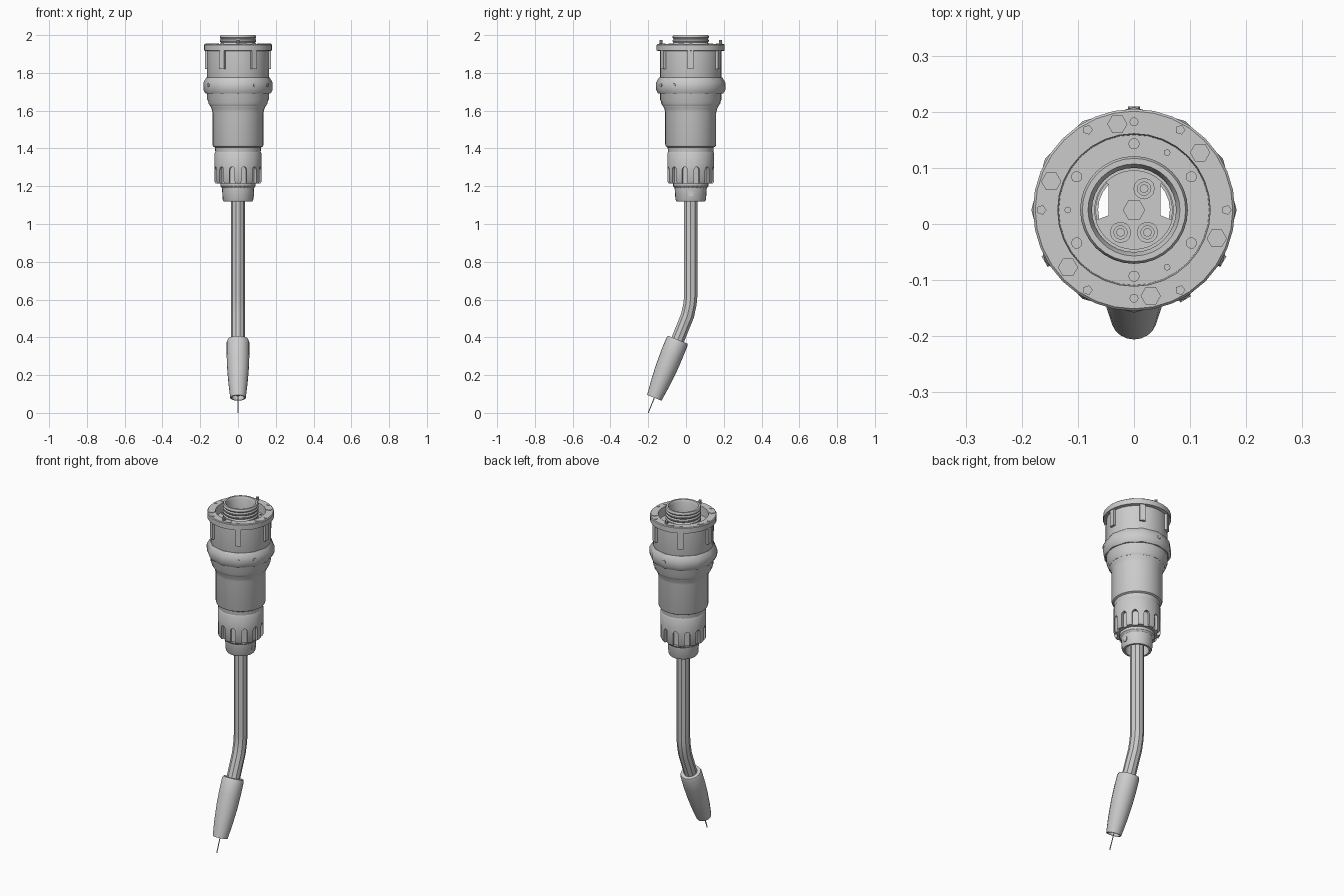
import bpy, bmesh, math
from mathutils import Matrix, Vector

cube = bpy.data.objects.get("Cube")
if cube:
    bpy.data.objects.remove(cube, do_unlink=True)

grey = bpy.data.materials.new("light grey")
grey.use_nodes = True
grey.diffuse_color = (0.6, 0.6, 0.6, 1)
grey.node_tree.nodes["Principled BSDF"].inputs["Base Color"].default_value = (0.6, 0.6, 0.6, 1)

AXIS = Matrix.Translation((0, 0.025, 0))
TILT = Matrix.Translation((0, -0.2, 0)) @ Matrix.Rotation(math.radians(-22), 4, 'X')


def finish(name, bm, matrix=AXIS):
    """Turn a bmesh into a shaded object."""
    bmesh.ops.remove_doubles(bm, verts=bm.verts, dist=1e-5)
    bmesh.ops.recalc_face_normals(bm, faces=bm.faces)
    bm.transform(matrix)
    mesh = bpy.data.meshes.new(name)
    bm.to_mesh(mesh)
    bm.free()
    return place(name, mesh)


def place(name, mesh):
    obj = bpy.data.objects.new(name, mesh)
    bpy.context.collection.objects.link(obj)
    mesh.materials.clear()
    mesh.materials.append(grey)
    bpy.ops.object.select_all(action='DESELECT')
    obj.select_set(True)
    bpy.context.view_layer.objects.active = obj
    bpy.ops.object.shade_smooth_by_angle(angle=math.radians(32))
    return obj


def baked(obj):
    bpy.context.view_layer.update()
    deps = bpy.context.evaluated_depsgraph_get()
    mesh = bpy.data.meshes.new_from_object(obj.evaluated_get(deps))
    bpy.data.objects.remove(obj, do_unlink=True)
    return mesh


def lathe(name, profile, sides=32, matrix=AXIS):
    """Spin a closed (radius, height) profile around z."""
    bm = bmesh.new()
    rings = []
    for k in range(sides):
        a = math.tau * k / sides
        rings.append([bm.verts.new((r * math.cos(a), r * math.sin(a), z)) for r, z in profile])
    n = len(profile)
    for k in range(sides):
        a, b = rings[k], rings[(k + 1) % sides]
        for i in range(n):
            j = (i + 1) % n
            if profile[i][0] or profile[j][0]:
                bm.faces.new((a[i], b[i], b[j], a[j]))
    return finish(name, bm, matrix)


def rod(name, radius, low, high, sides=12, matrix=AXIS):
    return lathe(name, [(0, low), (radius, low), (radius, high), (0, high)], sides, matrix)


def prism(bm, points, low, high, matrix=Matrix()):
    """Extrude an outline along z inside a bmesh."""
    base = [bm.verts.new(matrix @ Vector((x, y, low))) for x, y in points]
    top = [bm.verts.new(matrix @ Vector((x, y, high))) for x, y in points]
    bm.faces.new(base[::-1])
    bm.faces.new(top)
    for i in range(len(base)):
        j = (i + 1) % len(base)
        bm.faces.new((base[i], base[j], top[j], top[i]))


def studs(name, radius, ring, low, high, angles, sides):
    """Small prisms standing on a circle."""
    bm = bmesh.new()
    for deg in angles:
        a = math.radians(deg)
        outline = [(ring * math.cos(a) + radius * math.cos(math.tau * i / sides),
                    ring * math.sin(a) + radius * math.sin(math.tau * i / sides))
                   for i in range(sides)]
        prism(bm, outline, low, high)
    return finish(name, bm)


def radial(deg):
    """Frame whose z points outward and whose y points up."""
    return Matrix.Rotation(math.radians(deg), 4, 'Z') @ Matrix(
        ((0, 0, 1, 0), (1, 0, 0, 0), (0, 1, 0, 0), (0, 0, 0, 1)))


# Connector housing, hollow through the middle
lathe("housing", [
    (0.12, 1.38), (0.122, 1.405), (0.131, 1.41), (0.135, 1.42), (0.135, 1.59),
    (0.14, 1.61), (0.163, 1.66), (0.163, 1.915), (0.18, 1.918), (0.18, 1.948),
    (0.176, 1.952), (0.136, 1.952), (0.134, 1.9), (0.07, 1.9), (0.07, 1.38)], 32)
lathe("coupling_collar", [(0.15, 1.69), (0.172, 1.69), (0.183, 1.71), (0.183, 1.75),
                          (0.168, 1.775), (0.15, 1.775)], 12)
lathe("lower_ring", [(0.13, 1.625), (0.148, 1.625), (0.157, 1.64), (0.157, 1.7), (0.13, 1.7)], 24)

# Threaded socket
thread = [(0.075, 1.89), (0.092, 1.89)]
for i in range(5):
    z = 1.9 + i * 0.02
    thread += [(0.091, z), (0.096, z + 0.007), (0.096, z + 0.013)]
lathe("threaded_socket", thread + [(0.092, 2.0), (0.082, 2.0), (0.075, 1.985)], 32)

# Contact plate with side openings
bm = bmesh.new()
outline = []
for k in range(48):
    a = math.tau * k / 48
    x, y = 0.073 * math.cos(a), 0.073 * math.sin(a)
    if -0.015 < y < 0.05:
        x = max(-0.045, min(0.047, x))
    outline.append((x, y))
prism(bm, outline, 1.87, 1.89)
finish("contact_plate", bm)
rod("centre_pin", 0.02, 1.88, 1.93, 6)
for i, (x, y) in enumerate([(0.018, 0.038), (-0.024, -0.04), (0.024, -0.04)]):
    spot = AXIS @ Matrix.Translation((x, y, 0))
    lathe(f"contact_sleeve_{i + 1}", [(0.012, 1.88), (0.019, 1.88), (0.019, 1.925),
                                      (0.012, 1.925)], 12, spot)
    rod(f"contact_pin_{i + 1}", 0.008, 1.88, 1.92, 8, spot)

# Rim fittings and grip ribs
sixths = range(0, 360, 60)
studs("rim_hex_plugs", 0.018, 0.156, 1.945, 1.955, [a + 41 for a in sixths], 6)
studs("rim_small_plugs", 0.009, 0.165, 1.945, 1.955, sixths, 5)
studs("rim_pegs", 0.008, 0.157, 1.94, 1.973, (90, 270), 10)
studs("recess_plugs", 0.01, 0.118, 1.895, 1.906, [a + 30 for a in sixths], 10)
studs("recess_pins", 0.006, 0.118, 1.895, 1.906, (60, 180, 300), 8)
bm = bmesh.new()
for a in sixths:
    prism(bm, [(-0.016, 1.82), (0.016, 1.82), (0.016, 1.925), (-0.016, 1.925)], 0.155, 0.175, radial(a))
finish("grip_ribs", bm)

# Collar set screws
bm = bmesh.new()
for a in (-30, -60, -150, 90):
    prism(bm, [(0.011 * math.cos(math.tau * i / 8), 1.735 + 0.011 * math.sin(math.tau * i / 8))
               for i in range(8)], 0.16, 0.184, radial(a))
finish("collar_screws", bm)

# Clamping nut with arched slots around the lower half
nut = lathe("nut_blank", [(0.068, 1.215), (0.118, 1.215), (0.124, 1.225), (0.124, 1.375),
                          (0.118, 1.386), (0.068, 1.386)], 36)
arch = [(-0.015, 1.18), (0.015, 1.18)]
arch += [(0.015 * math.cos(math.pi * i / 6), 1.285 + 0.018 * math.sin(math.pi * i / 6)) for i in range(7)]
bm = bmesh.new()
for k in range(12):
    prism(bm, arch, 0.106, 0.16, radial(30 * k + 15))
cutter = finish("slot_cutter", bm)
cutter.hide_render = True
mod = nut.modifiers.new("slots", 'BOOLEAN')
mod.object = cutter
mod.solver = 'EXACT'
nut_mesh = baked(nut)
bpy.data.objects.remove(cutter, do_unlink=True)
place("clamping_nut", nut_mesh)

# Neck collar and its screw
lathe("neck_collar", [(0.064, 1.12), (0.076, 1.12), (0.081, 1.13), (0.085, 1.19),
                      (0.093, 1.2), (0.095, 1.23), (0.064, 1.23)], 24)
bm = bmesh.new()
prism(bm, [(0.016 * math.cos(math.tau * i / 10), 1.16 + 0.016 * math.sin(math.tau * i / 10))
           for i in range(10)], 0.07, 0.085, radial(0))
finish("neck_screw", bm)

# Bent neck tube
curve = bpy.data.curves.new("neck_path", 'CURVE')
curve.dimensions = '3D'
curve.bevel_depth = 0.037
curve.bevel_resolution = 3
curve.use_fill_caps = True
path = [(0.025, 1.88), (0.025, 0.62), (0.021, 0.575), (0.008, 0.515), (-0.079, 0.3)]
line = curve.splines.new('POLY')
line.points.add(len(path) - 1)
for p, (y, z) in zip(line.points, path):
    p.co = (0, y, z, 1)
guide = bpy.data.objects.new("neck_path", curve)
bpy.context.collection.objects.link(guide)
place("neck_tube", baked(guide))

# Nozzle, contact tip and wire
lathe("nozzle", [(0.041, 0.086), (0.051, 0.17), (0.058, 0.26), (0.06, 0.33), (0.06, 0.405),
                 (0.055, 0.418), (0.034, 0.418), (0.034, 0.086)], 20, TILT)
lathe("contact_tip", [(0, 0.1), (0.01, 0.1), (0.016, 0.12), (0.016, 0.33), (0, 0.33)], 12, TILT)
rod("wire", 0.003, 0, 0.2, 6, TILT)
